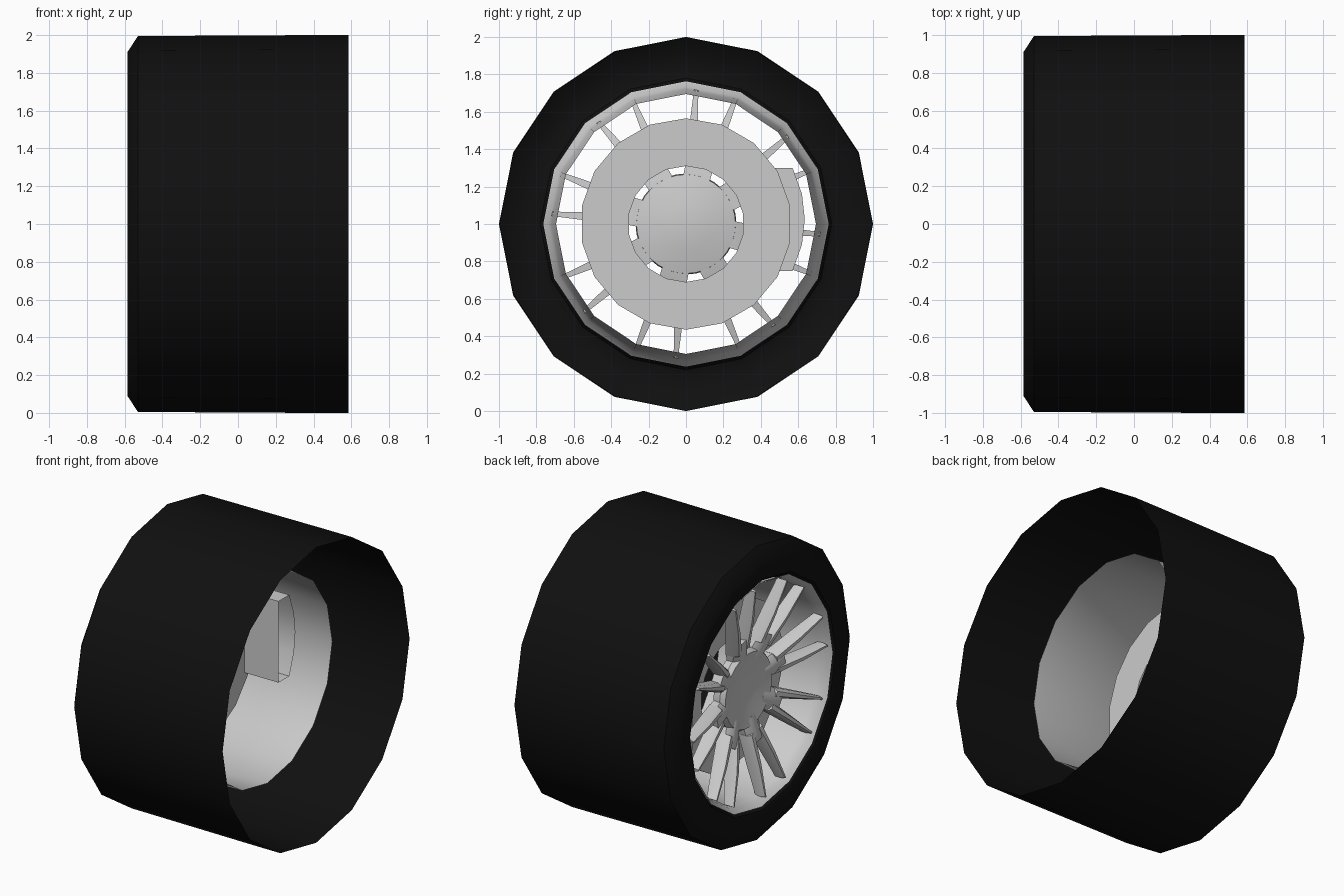
import bpy, bmesh
from math import sin, cos, pi, radians

if "Cube" in bpy.data.objects:
    bpy.data.objects.remove(bpy.data.objects["Cube"])


def point(x, r, a, side=0.0):
    """Point at radius r, clockwise angle a from the top, offset sideways, wheel axis along x."""
    return (x, r * sin(a) + side * cos(a), 1 + r * cos(a) - side * sin(a))


def finish(bm, name, mat=None, angle=35):
    bmesh.ops.recalc_face_normals(bm, faces=bm.faces)
    mesh = bpy.data.meshes.new(name)
    bm.to_mesh(mesh)
    bm.free()
    ob = bpy.data.objects.new(name, mesh)
    bpy.context.collection.objects.link(ob)
    if mat:
        mesh.materials.append(mat)
    bpy.ops.object.select_all(action='DESELECT')
    ob.select_set(True)
    bpy.context.view_layer.objects.active = ob
    bpy.ops.object.shade_smooth_by_angle(angle=radians(angle))
    return ob


def revolve(name, profile, sides, closed=False, mat=None):
    """Spin (x, r) profile around the wheel axis."""
    bm = bmesh.new()
    rings = []
    for x, r in profile:
        if r == 0:
            rings.append([bm.verts.new((x, 0, 1))] * sides)
        else:
            rings.append([bm.verts.new(point(x, r, 2 * pi * i / sides)) for i in range(sides)])
    pairs = list(zip(rings, rings[1:]))
    if closed:
        pairs.append((rings[-1], rings[0]))
    for a, b in pairs:
        for i in range(sides):
            j = (i + 1) % sides
            quad = list(dict.fromkeys((a[i], a[j], b[j], b[i])))
            bm.faces.new(quad)
    return finish(bm, name, mat)


def loft(bm, sections):
    """Skin a chain of equal cross-sections and cap both ends."""
    rings = [[bm.verts.new(p) for p in s] for s in sections]
    n = len(rings[0])
    for a, b in zip(rings, rings[1:]):
        for i in range(n):
            j = (i + 1) % n
            bm.faces.new((a[i], a[j], b[j], b[i]))
    bm.faces.new(rings[0])
    bm.faces.new(rings[-1])


def spoke_section(r, a, side, half, front, back):
    # Narrow rounded front, wider back
    return [point(back, r, a, side - half), point(back, r, a, side + half),
            point(front + 0.03, r, a, side + half), point(front, r, a, side + half * 0.45),
            point(front, r, a, side - half * 0.45), point(front + 0.03, r, a, side - half)]


rubber = bpy.data.materials.new("rubber")
rubber.diffuse_color = (0.005, 0.005, 0.005, 1)
rubber.use_nodes = True
rubber.node_tree.nodes["Principled BSDF"].inputs["Base Color"].default_value = rubber.diffuse_color

# Tyre: shell open on the inner side
revolve("tyre", [(0.585, 1.0), (0.38, 1.0), (-0.34, 0.996), (-0.53, 0.995), (-0.585, 0.91),
                 (-0.585, 0.81), (-0.575, 0.78), (-0.55, 0.763)], 16, mat=rubber)

# Rim barrel, narrowing towards the inner side
revolve("rim_barrel", [(-0.565, 0.763), (-0.53, 0.735), (-0.49, 0.72), (0.22, 0.695)], 16)

# Brake disc
revolve("brake_disc", [(-0.27, 0.565), (-0.27, 0.31), (-0.33, 0.31), (-0.33, 0.565)], 18, closed=True)

# Dished hub centre
revolve("hub", [(-0.43, 0), (-0.445, 0.13), (-0.47, 0.25), (-0.44, 0.27),
                (-0.39, 0.265), (-0.36, 0.13), (-0.35, 0)], 32)

# Eight forked spokes
bm = bmesh.new()
for k in range(8):
    a = radians(13 + 45 * k)
    loft(bm, [spoke_section(0.20, a, 0, 0.07, -0.46, -0.385),
              spoke_section(0.31, a, 0, 0.075, -0.485, -0.40),
              spoke_section(0.37, a, 0, 0.07, -0.49, -0.42)])
    for s in (-1, 1):
        loft(bm, [spoke_section(0.30, a, s * 0.042, 0.034, -0.485, -0.395),
                  spoke_section(0.50, a, s * 0.075, 0.024, -0.53, -0.44),
                  spoke_section(0.71, a, s * 0.108, 0.012, -0.56, -0.49)])
finish(bm, "spokes", angle=40)

# Brake caliper: box around the disc edge, open on the inner side
bm = bmesh.new()
outline = [(0.455, 1.30), (0.57, 1.30), (0.62, 1.16), (0.635, 1.025),
           (0.62, 0.89), (0.57, 0.75), (0.455, 0.75)]
near = [bm.verts.new((-0.015, y, z)) for y, z in outline]
far = [bm.verts.new((-0.37, y, z)) for y, z in outline]
for i in range(len(outline)):
    j = (i + 1) % len(outline)
    bm.faces.new((near[i], near[j], far[j], far[i]))
bm.faces.new(far)
finish(bm, "brake_caliper")
